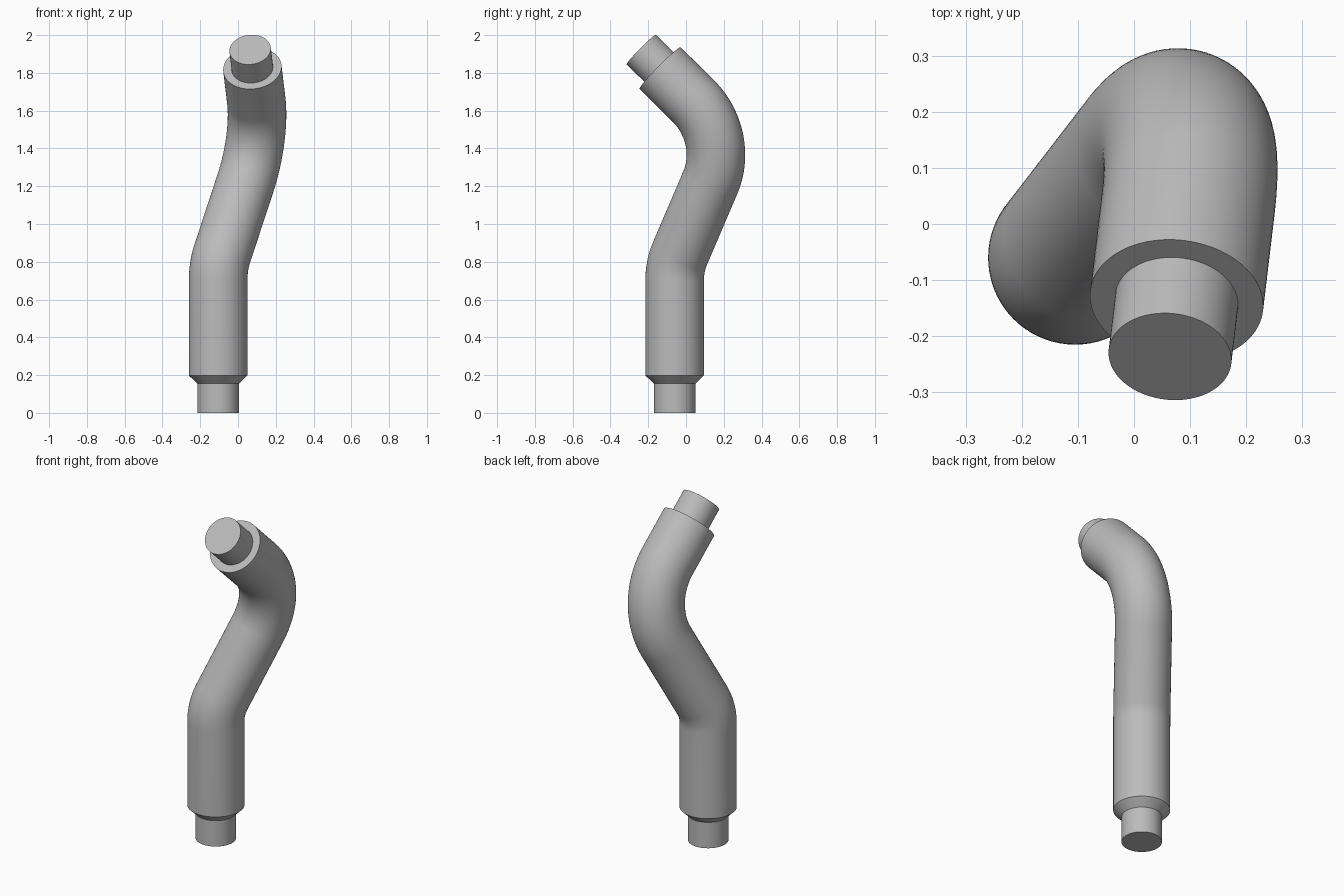
import bpy
import bmesh
import math
from mathutils import Vector, Quaternion

if "Cube" in bpy.data.objects:
    bpy.data.objects.remove(bpy.data.objects["Cube"], do_unlink=True)

SIDES = 72
BODY_R, SPIGOT_R = 0.155, 0.11

grey = bpy.data.materials.new("plain_grey")
grey.use_nodes = True
COLOR = (0.5, 0.5, 0.5, 1)
grey.diffuse_color = COLOR
grey.node_tree.nodes["Principled BSDF"].inputs["Base Color"].default_value = COLOR


def bend(before, corner, after, radius, steps):
    """Points and tangents of a round bend at a corner of the centre line."""
    d1, d2 = (corner - before).normalized(), (after - corner).normalized()
    angle, axis = d1.angle(d2), d1.cross(d2).normalized()
    start = corner - d1 * radius * math.tan(angle / 2)
    inward = axis.cross(d1)
    centre = start + inward * radius
    stations = []
    for i in range(steps + 1):
        q = Quaternion(axis, angle * i / steps)
        stations.append((centre - (q @ inward) * radius, q @ d1))
    return stations


def sweep(name, stations, cap_start=False, cap_end=False):
    """Skin circles of (point, tangent, radius) along the centre line."""
    bm = bmesh.new()
    side, last, rings = Vector((1, 0, 0)), Vector((0, 0, 1)), []
    for point, tangent, radius in stations:
        side = last.rotation_difference(tangent) @ side
        side = (side - tangent * side.dot(tangent)).normalized()
        last, up = tangent, tangent.cross(side)
        angles = [math.tau * k / SIDES for k in range(SIDES)]
        rings.append([bm.verts.new(point + radius * (side * math.cos(a) + up * math.sin(a)))
                      for a in angles])
    for low, high in zip(rings, rings[1:]):
        for k in range(SIDES):
            n = (k + 1) % SIDES
            bm.faces.new((low[k], low[n], high[n], high[k]))
    if cap_start:
        bm.faces.new(rings[0][::-1])
    if cap_end:
        bm.faces.new(rings[-1])
    mesh = bpy.data.meshes.new(name)
    bm.to_mesh(mesh)
    bm.free()
    mesh.materials.append(grey)
    obj = bpy.data.objects.new(name, mesh)
    bpy.context.collection.objects.link(obj)
    bpy.ops.object.select_all(action='DESELECT')
    obj.select_set(True)
    bpy.context.view_layer.objects.active = obj
    bpy.ops.object.shade_smooth_by_angle(angle=math.radians(30))


# Centre line corners
foot = Vector((-0.105, -0.06, 0))
knee = Vector((-0.105, -0.06, 0.778))
elbow = Vector((0.12, 0.232, 1.461))
shoulder = Vector((0.076, -0.137, 1.825))
UP = Vector((0, 0, 1))
out = (shoulder - elbow).normalized()
neck, rim = foot + UP * 0.155, foot + UP * 0.198

# Lower spigot
sweep("lower_spigot", [(foot, UP, SPIGOT_R), (neck, UP, SPIGOT_R)], cap_start=True)

# Pipe body: chamfer, two bends, flat shoulder
path = bend(foot, knee, elbow, 0.3, 14) + bend(knee, elbow, shoulder, 0.385, 32)
body = [(neck, UP, SPIGOT_R), (rim, UP, BODY_R)]
body += [(p, t, BODY_R) for p, t in path]
body += [(shoulder, out, BODY_R), (shoulder, out, SPIGOT_R)]
sweep("pipe_body", body)

# Upper spigot
sweep("upper_spigot", [(shoulder, out, SPIGOT_R), (shoulder + out * 0.14, out, SPIGOT_R)],
      cap_end=True)
